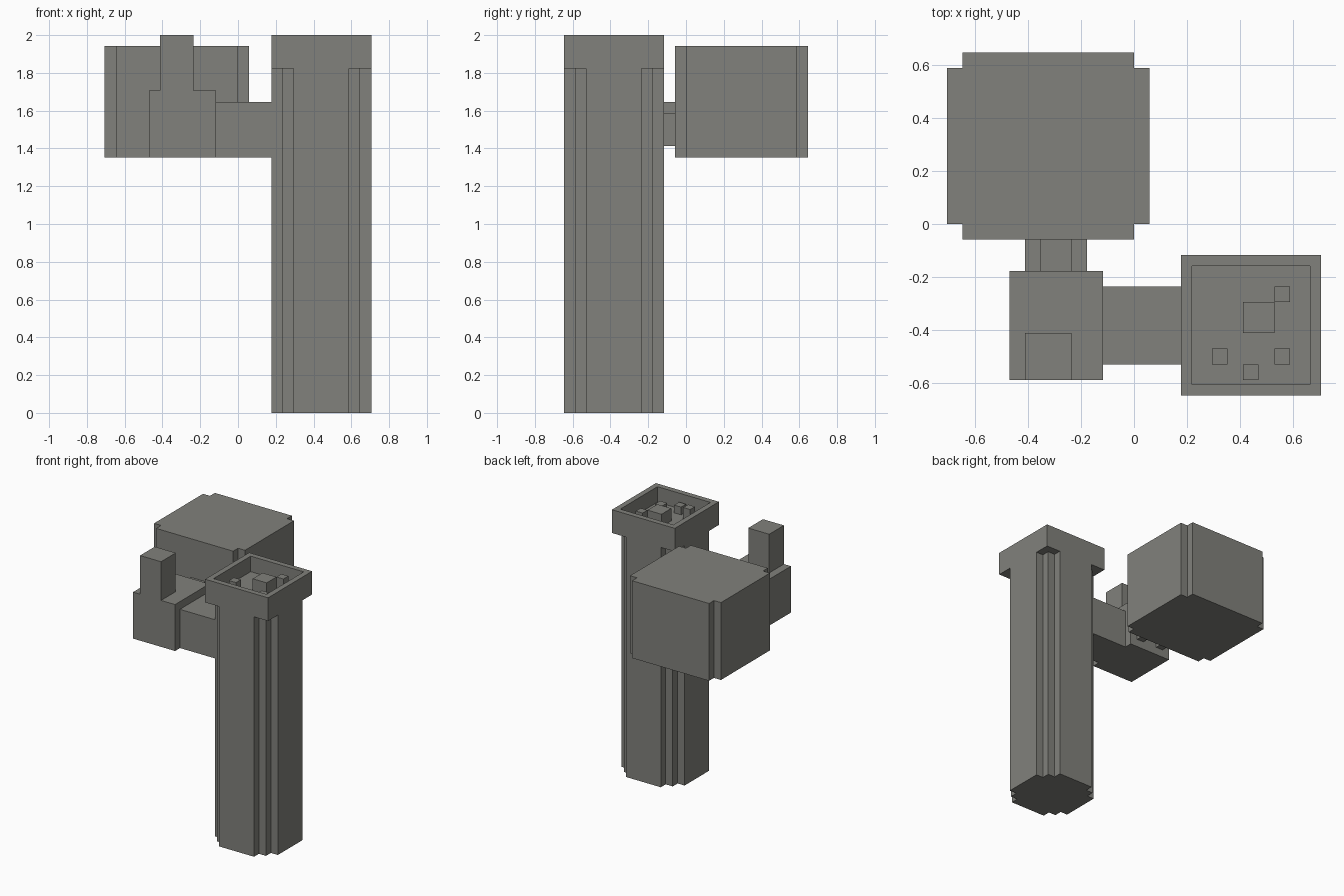
import bpy
import bmesh
from mathutils import Vector

U = 1 / 17  # one block of the grid

cube = bpy.data.objects.get("Cube")
if cube:
    bpy.data.objects.remove(cube, do_unlink=True)

stone = bpy.data.materials.new("warm_grey")
stone.use_nodes = True
GREY = (0.22, 0.22, 0.2, 1)
stone.diffuse_color = GREY
stone.node_tree.nodes["Principled BSDF"].inputs["Base Color"].default_value = GREY


def finish(name, bm):
    """Scale block units to the model and make the object."""
    bmesh.ops.recalc_face_normals(bm, faces=bm.faces)
    bmesh.ops.scale(bm, vec=(U, U, U), verts=bm.verts)
    mesh = bpy.data.meshes.new(name)
    bm.to_mesh(mesh)
    bm.free()
    mesh.materials.append(stone)
    obj = bpy.data.objects.new(name, mesh)
    bpy.context.collection.objects.link(obj)
    return obj


def prism(bm, outline, z0, z1):
    """Extrude a flat outline upwards; returns the top face."""
    face = bm.faces.new([bm.verts.new((x, y, z0)) for x, y in outline])
    ext = bmesh.ops.extrude_face_region(bm, geom=[face], use_keep_orig=True)["geom"]
    top = [g for g in ext if isinstance(g, bmesh.types.BMVert)]
    bmesh.ops.translate(bm, vec=(0, 0, z1 - z0), verts=top)
    return next(g for g in ext if isinstance(g, bmesh.types.BMFace))


def rect(x0, x1, y0, y1):
    return [(x0, y0), (x1, y0), (x1, y1), (x0, y1)]


def boxes(name, *parts):
    bm = bmesh.new()
    for x0, x1, y0, y1, z0, z1 in parts:
        prism(bm, rect(x0, x1, y0, y1), z0, z1)
    return finish(name, bm)


def stepped(x0, x1, y0, y1, steps):
    """Rectangle whose corners are cut into square stairs."""
    cx, cy = (x0 + x1) / 2, (y0 + y1) / 2
    hx, hy = (x1 - x0) / 2, (y1 - y0) / 2
    stair = [(hx, hy - steps)]
    for i in range(1, steps + 1):
        stair += [(hx - i, hy - steps + i - 1), (hx - i, hy - steps + i)]
    pts = []
    for sx, sy in ((1, 1), (-1, 1), (-1, -1), (1, -1)):
        corner = [(cx + sx * x, cy + sy * y) for x, y in stair]
        pts += corner if sx == sy else corner[::-1]
    return pts


# Tall column with stair-cut corners
bm = bmesh.new()
prism(bm, stepped(3, 12, -11, -2, 2), 0, 31)
finish("column", bm)

# Square cap with a sunken top
bm = bmesh.new()
top = prism(bm, rect(3, 12, -11, -2), 31, 34)
bm.normal_update()
bmesh.ops.inset_individual(bm, faces=[top], thickness=1)
ext = bmesh.ops.extrude_face_region(bm, geom=[top])["geom"]
bmesh.ops.translate(bm, vec=Vector((0, 0, -2)),
                    verts=[g for g in ext if isinstance(g, bmesh.types.BMVert)])
if top.is_valid:
    bmesh.ops.delete(bm, geom=[top], context="FACES_ONLY")
finish("column_cap", bm)

# Small blocks standing in the cap
boxes("cap_posts",
      (9, 10, -5, -4, 32, 33.6),
      (5, 6, -9, -8, 32, 33.6),
      (7, 9, -7, -5, 32, 33.6))
boxes("cap_low_blocks",
      (9, 10, -9, -8, 32, 33),
      (7, 8, -10, -9, 32, 33))

# Arm, joint block and upright lever
boxes("arm", (-2, 3, -9, -4, 23, 28))
boxes("joint_block", (-8, -2, -10, -3, 23, 29))
boxes("lever", (-7, -4, -10, -7, 29, 34))

# Connector between joint and head: raised middle, two feet
boxes("connector",
      (-7, -3, -3, -1, 25, 27),
      (-6, -4, -3, -1, 27, 28),
      (-7, -6, -3, -1, 24, 25),
      (-4, -3, -3, -1, 24, 25))

# Large head block with notched corners
bm = bmesh.new()
prism(bm, stepped(-12, 1, -1, 11, 1), 23, 33)
finish("head_block", bm)
